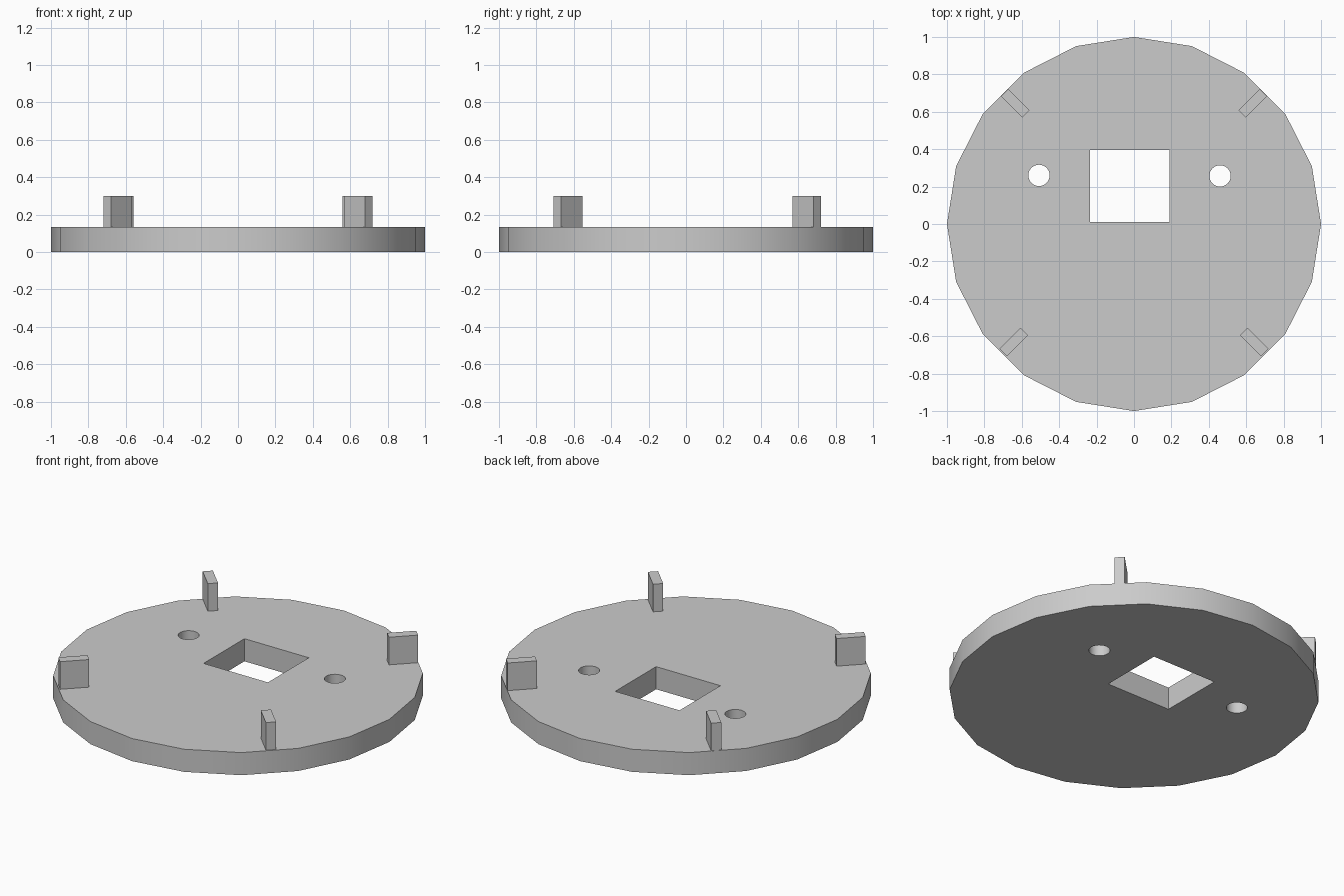
import bpy, math

cube = bpy.data.objects.get("Cube")
if cube:
    bpy.data.objects.remove(cube, do_unlink=True)

THICK = 0.135   # plate thickness
TOP = 0.30      # top of the tabs

grey = bpy.data.materials.new("light_grey")
grey.use_nodes = True
grey.diffuse_color = (0.6, 0.6, 0.6, 1)
grey.node_tree.nodes["Principled BSDF"].inputs["Base Color"].default_value = (0.6, 0.6, 0.6, 1)


def finish(name):
    obj = bpy.context.object
    obj.name = name
    obj.data.materials.append(grey)
    return obj


def cylinder(name, x, y, r, z0, z1, sides):
    bpy.ops.mesh.primitive_cylinder_add(vertices=sides, radius=r, depth=z1 - z0,
                                        location=(x, y, (z0 + z1) / 2))
    return finish(name)


def box(name, x, y, size, z0, z1, turn=0):
    bpy.ops.mesh.primitive_cube_add(size=1, location=(x, y, (z0 + z1) / 2),
                                    rotation=(0, 0, turn))
    obj = finish(name)
    obj.scale = (size[0], size[1], z1 - z0)
    bpy.ops.object.transform_apply(location=False, rotation=False, scale=True)
    return obj


# Twenty-sided base plate
plate = cylinder("base_plate", 0, 0, 1, 0, THICK, 20)

# Square window and two round screw holes cut through the plate
cutters = [
    box("window_cutter", -0.022, 0.203, (0.425, 0.386), -0.1, 0.25),
    cylinder("left_hole_cutter", 0.46, 0.257, 0.057, -0.1, 0.25, 32),
    cylinder("right_hole_cutter", -0.508, 0.26, 0.057, -0.1, 0.25, 32),
]
bpy.context.view_layer.objects.active = plate
for cutter in cutters:
    mod = plate.modifiers.new("cut", "BOOLEAN")
    mod.operation = "DIFFERENCE"
    mod.solver = "EXACT"
    mod.object = cutter
    bpy.ops.object.modifier_apply(modifier=mod.name)
    bpy.data.objects.remove(cutter, do_unlink=True)

# Smooth rim and holes, sharp corners
bpy.ops.object.select_all(action="DESELECT")
plate.select_set(True)
bpy.ops.object.shade_smooth_by_angle(angle=math.radians(30))

# Four upright tabs pointing at the centre
for side, sx in (("left", 1), ("right", -1)):
    for end, sy, x, y in (("back", 1, 0.635, 0.646), ("front", -1, 0.643, -0.631)):
        box(f"{end}_{side}_tab", sx * x, y, (0.16, 0.056), THICK - 0.01, TOP,
            sx * sy * math.pi / 4)
